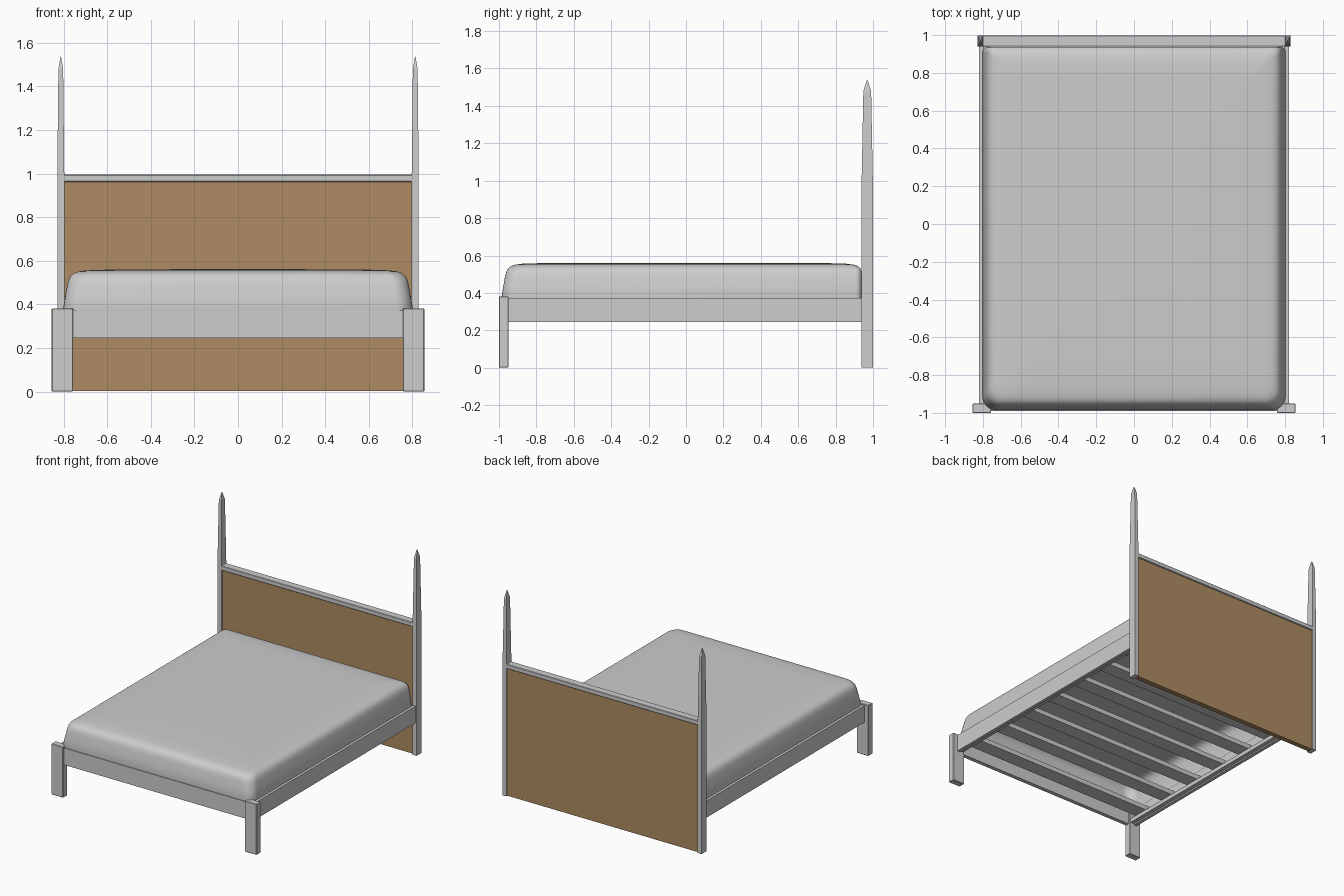
import bpy, bmesh, math

if "Cube" in bpy.data.objects:
    bpy.data.objects.remove(bpy.data.objects["Cube"])


def material(name, rgb):
    m = bpy.data.materials.new(name)
    m.diffuse_color = (*rgb, 1)
    m.use_nodes = True
    m.node_tree.nodes["Principled BSDF"].inputs["Base Color"].default_value = m.diffuse_color
    return m


GREY = material("light grey", (0.61, 0.61, 0.61))
WOOD = material("tan panel", (0.42, 0.26, 0.123))


def finish(bm, name, mat):
    bmesh.ops.recalc_face_normals(bm, faces=bm.faces)
    me = bpy.data.meshes.new(name)
    bm.to_mesh(me)
    bm.free()
    me.materials.append(mat)
    ob = bpy.data.objects.new(name, me)
    bpy.context.collection.objects.link(ob)
    return ob


def box(name, x, y, z, mat=GREY, bevel=0.0):
    bm = bmesh.new()
    bmesh.ops.create_cube(bm, size=1)
    for v in bm.verts:
        for i, (a, b) in enumerate((x, y, z)):
            v.co[i] = a if v.co[i] < 0 else b
    if bevel:
        bmesh.ops.bevel(bm, geom=bm.edges[:], offset=bevel, segments=1, affect='EDGES')
    return finish(bm, name, mat)


def loft(name, rings, mat, cap_bottom=True, cap_top=True):
    bm = bmesh.new()
    loops = [[bm.verts.new(p) for p in ring] for ring in rings]
    n = len(loops[0])
    for a, b in zip(loops, loops[1:]):
        for i in range(n):
            j = (i + 1) % n
            bm.faces.new((a[i], a[j], b[j], b[i]))
    if cap_bottom:
        bm.faces.new(loops[0][::-1])
    if cap_top:
        bm.faces.new(loops[-1])
    return finish(bm, name, mat)


# Tall tapered headboard posts with pointed tips
for side, s in (("left", -1), ("right", 1)):
    rings = []
    for z, hx, hy in ((0, .016, .030), (1.0, .016, .030), (1.47, .011, .021),
                      (1.485, .010, .019), (1.537, .001, .002)):
        cx, cy = s * .813, .969
        rings.append([(cx + a * hx, cy + b * hy, z)
                      for a, b in ((-1, -1), (1, -1), (1, 1), (-1, 1))])
    loft(side + "_headboard_post", rings, GREY)

    # Front legs, side rails and slat ledges
    def span(a, b):
        return sorted((s * a, s * b))
    box(side + "_front_leg", span(.757, .855), (-1.0, -.95), (0, .382), bevel=.003)
    box(side + "_side_rail", span(.796, .82), (-.955, .945), (.245, .372))
    box(side + "_slat_ledge", span(.765, .797), (-.955, .94), (.255, .285))

# Headboard panel and its top rail
box("headboard_panel", (-.799, .799), (.951, .989), (.002, .964), WOOD)
box("headboard_top_rail", (-.799, .799), (.94, .998), (.962, .995), bevel=.003)

# Foot rail and slats
box("front_rail", (-.76, .76), (-.99, -.96), (.245, .372))
for i in range(7):
    y = -.84 + i * .28
    box("slat_%d" % (i + 1), (-.796, .796), (y - .055, y + .055), (.285, .32))


# Mattress: rounded rectangles stacked into a soft top, open underneath
def rounded_ring(z, d):
    x = .802 - d
    front, back = -.986 + d, .938 - max(0, d - .03)
    pts = []
    for k, (sx, y, r) in enumerate(((1, back, .03), (-1, back, .03),
                                    (-1, front, .075), (1, front, .075))):
        sy = 1 if k < 2 else -1
        for t in range(9):
            a = math.radians(90 * k + t * 90 / 8)
            pts.append((sx * (x - r) + r * math.cos(a), y - sy * r + r * math.sin(a), z))
    return pts


profile = ((.322, .01), (.38, 0), (.44, .010), (.49, .019), (.515, .026), (.532, .036),
           (.544, .051), (.551, .072), (.556, .11), (.559, .2), (.561, .5))
mattress = loft("mattress", [rounded_ring(z, d) for z, d in profile], GREY, cap_bottom=False)
bpy.context.view_layer.objects.active = mattress
mattress.select_set(True)
bpy.ops.object.shade_smooth_by_angle(angle=math.radians(40))
